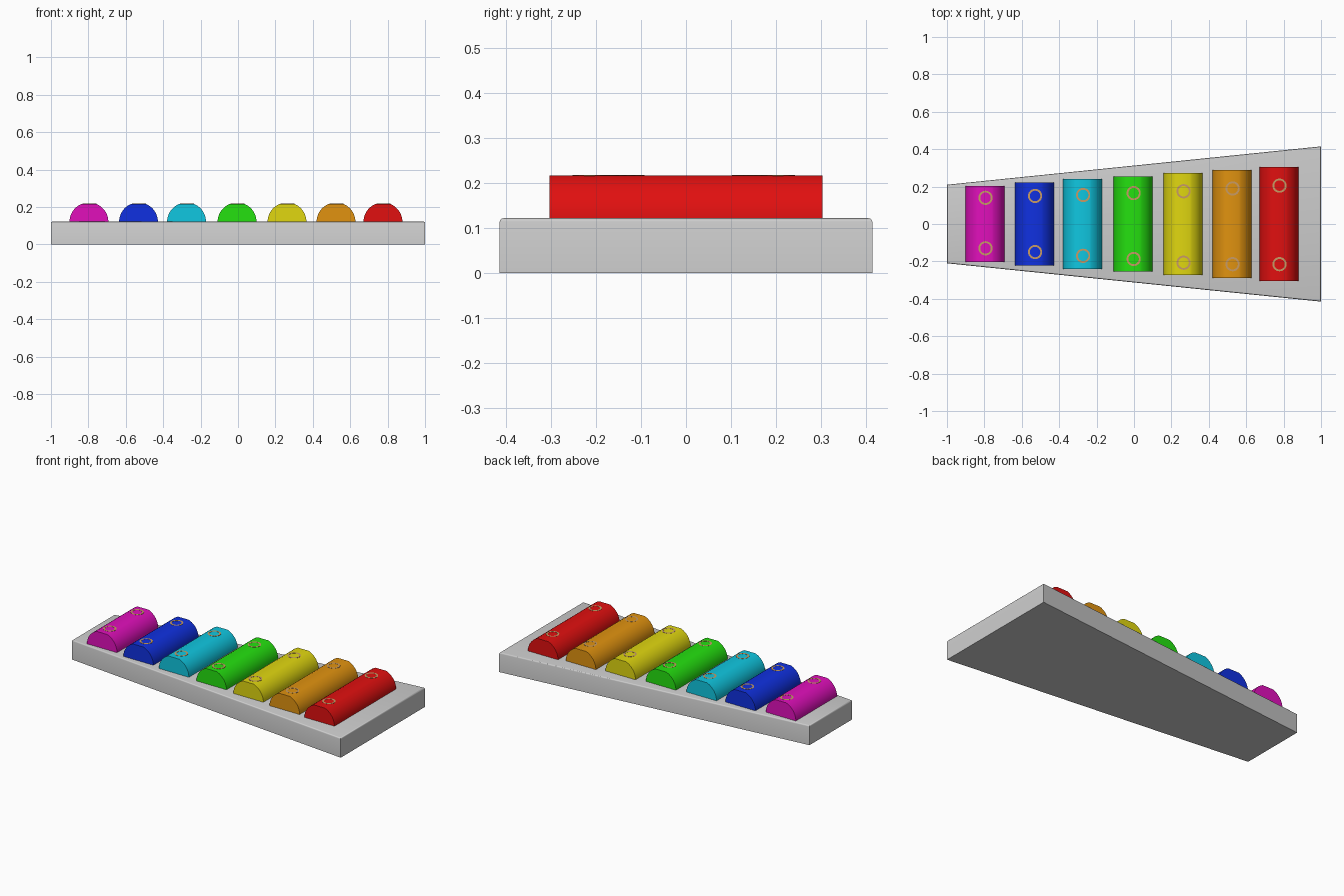
import bpy, bmesh, math

if "Cube" in bpy.data.objects:
    bpy.data.objects.remove(bpy.data.objects["Cube"])


def material(name, rgb):
    m = bpy.data.materials.new(name)
    m.diffuse_color = (*rgb, 1)
    m.use_nodes = True
    m.node_tree.nodes["Principled BSDF"].inputs["Base Color"].default_value = m.diffuse_color
    return m


def make_object(name, bm, mat, angle):
    bmesh.ops.recalc_face_normals(bm, faces=bm.faces[:])
    me = bpy.data.meshes.new(name)
    bm.to_mesh(me)
    bm.free()
    me.materials.append(mat)
    ob = bpy.data.objects.new(name, me)
    bpy.context.collection.objects.link(ob)
    bpy.ops.object.select_all(action='DESELECT')
    ob.select_set(True)
    bpy.context.view_layer.objects.active = ob
    bpy.ops.object.shade_smooth_by_angle(angle=math.radians(angle))
    return ob


def prism(points, offset):
    """Extrude a closed outline along offset."""
    bm = bmesh.new()
    face = bm.faces.new([bm.verts.new(p) for p in points])
    ext = bmesh.ops.extrude_face_region(bm, geom=[face])
    verts = [g for g in ext['geom'] if isinstance(g, bmesh.types.BMVert)]
    bmesh.ops.translate(bm, verts=verts, vec=offset)
    return bm


def ring(name, x, y, mat, outer=0.038, inner=0.028, z0=0.2, z1=0.2178, n=32):
    """Flat washer-like tube set into the top of a bar."""
    bm = bmesh.new()
    loops = []
    for r, z in ((outer, z0), (outer, z1), (inner, z1), (inner, z0)):
        loops.append([bm.verts.new((x + r * math.cos(2 * math.pi * i / n),
                                    y + r * math.sin(2 * math.pi * i / n), z))
                      for i in range(n)])
    for a in range(4):
        p, q = loops[a], loops[(a + 1) % 4]
        for i in range(n):
            j = (i + 1) % n
            bm.faces.new((p[i], p[j], q[j], q[i]))
    make_object(name, bm, mat, 40)


# Tapered base with softened top edge
BASE_TOP = 0.122
grey = material("light_grey", (0.62, 0.62, 0.62))
bm = prism([(-1, -0.21, 0), (1, -0.415, 0), (1, 0.415, 0), (-1, 0.21, 0)],
           (0, 0, BASE_TOP))
top_edges = [e for e in bm.edges if all(v.co.z > 0.1 for v in e.verts)]
bmesh.ops.bevel(bm, geom=top_edges, offset=0.008, segments=3,
                profile=0.5, affect='EDGES')
make_object("base", bm, grey, 50)

# Bars: colour, centre x, half length, y of back and front ring
tan = material("tan", (0.58, 0.33, 0.13))
bars = [
    ("magenta", (0.75, 0.005, 0.5), -0.797, 0.203, 0.14, -0.13),
    ("blue", (0.005, 0.03, 0.75), -0.532, 0.223, 0.15, -0.15),
    ("cyan", (0.005, 0.57, 0.75), -0.275, 0.24, 0.155, -0.17),
    ("green", (0.018, 0.75, 0.005), -0.005, 0.255, 0.165, -0.187),
    ("yellow", (0.75, 0.68, 0.005), 0.262, 0.272, 0.175, -0.207),
    ("orange", (0.75, 0.29, 0.005), 0.524, 0.289, 0.19, -0.215),
    ("red", (0.75, 0.005, 0.005), 0.775, 0.304, 0.205, -0.215),
]
R, ZC, FLAT = 0.104, 0.12, 0.217
cut = math.asin((FLAT - ZC) / R)
for name, rgb, x, half, y_back, y_front in bars:
    # Half-round section with a flattened top
    pts = [(x + R, -half, 0.11)]
    for side in (0, 1):
        for i in range(13):
            a = cut * i / 12
            if side:
                a = math.pi - cut + cut * i / 12
            pts.append((x + R * math.cos(a), -half, ZC + R * math.sin(a)))
    pts.append((x - R, -half, 0.11))
    make_object(name + "_bar", prism(pts, (0, 2 * half, 0)),
                material(name, rgb), 30)
    ring(name + "_back_ring", x + 0.003, y_back, tan)
    ring(name + "_front_ring", x + 0.003, y_front, tan)
